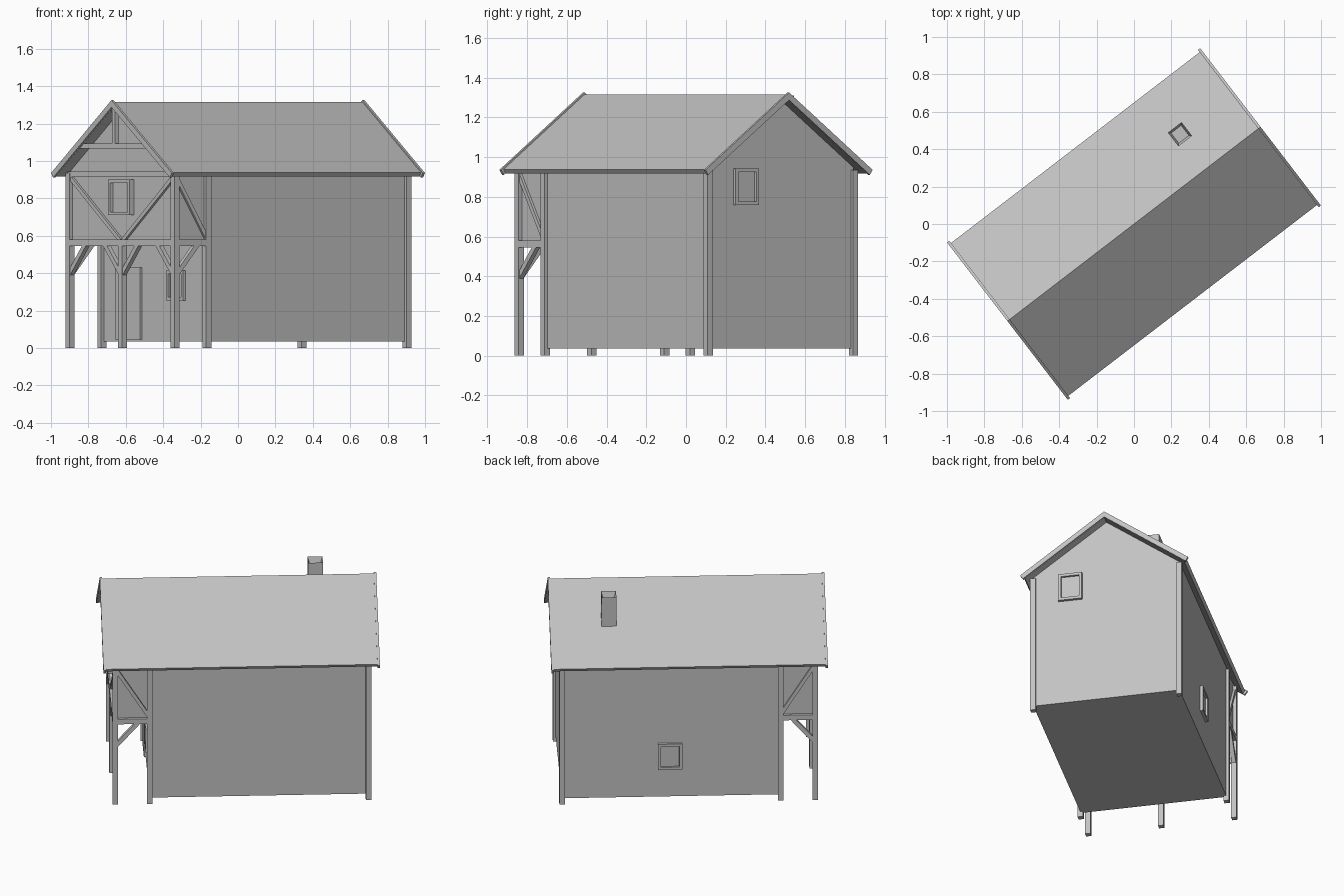
import bpy, bmesh, math
from mathutils import Vector, Matrix

cube = bpy.data.objects.get("Cube")
if cube:
    bpy.data.objects.remove(cube, do_unlink=True)

TURN = math.radians(37.5)      # the house stands turned on its plot
FRONT, BACK, RECESS = -0.778, 0.785, -0.564
SIDE, POST = 0.461, 0.034
SLOPE = 0.734

grey = bpy.data.materials.new("plain grey")
grey.use_nodes = True
grey.diffuse_color = (0.54, 0.54, 0.54, 1)
grey.node_tree.nodes["Principled BSDF"].inputs["Base Color"].default_value = grey.diffuse_color


def finish(name, bm):
    bmesh.ops.recalc_face_normals(bm, faces=bm.faces)
    mesh = bpy.data.meshes.new(name)
    bm.to_mesh(mesh)
    bm.free()
    mesh.materials.append(grey)
    obj = bpy.data.objects.new(name, mesh)
    obj.rotation_euler.z = TURN
    bpy.context.collection.objects.link(obj)
    return obj


def add_box(bm, centre, size):
    bmesh.ops.create_cube(bm, size=1, matrix=Matrix.Translation(centre) @ Matrix.Diagonal((*size, 1)))


def box(name, low, high):
    bm = bmesh.new()
    low, high = Vector(low), Vector(high)
    add_box(bm, (low + high) / 2, high - low)
    return finish(name, bm)


def beam(name, start, end, size=POST):
    start, end = Vector(start), Vector(end)
    d = end - start
    bm = bmesh.new()
    turn = d.to_track_quat("Z", "Y").to_matrix().to_4x4()
    bmesh.ops.create_cube(bm, size=1, matrix=Matrix.Translation((start + end) / 2) @ turn
                          @ Matrix.Diagonal((size, size, d.length, 1)))
    return finish(name, bm)


def prism(name, profile, start, end):
    """Extrude a side-height profile along the length of the house."""
    bm = bmesh.new()
    face = bm.faces.new([bm.verts.new((start, v, z)) for v, z in profile])
    moved = bmesh.ops.extrude_face_region(bm, geom=[face])["geom"]
    bmesh.ops.translate(bm, vec=(end - start, 0, 0),
                        verts=[g for g in moved if isinstance(g, bmesh.types.BMVert)])
    return finish(name, bm)


def chevron(name, ridge, reach, depth, start, end):
    eave = ridge - SLOPE * reach
    inner = reach - depth * 0.45
    low = ridge - depth - SLOPE * inner
    prism(name, [(0, ridge), (reach, eave), (inner, low), (0, ridge - depth),
                 (-inner, low), (-reach, eave)], start, end)


def window(name, centre, width, height, across, out=0.018, rim=0.018):
    """Four frame boards around a thin pane; across is the wall's own axis (0 or 1)."""
    def size(w, t, h):
        return (w, t, h) if across == 0 else (t, w, h)
    bm = bmesh.new()
    c = Vector(centre)
    side = Vector((1, 0, 0)) if across == 0 else Vector((0, 1, 0))
    for s in (-1, 1):
        add_box(bm, c + side * s * (width - rim) / 2, size(rim, 2 * out, height))
        add_box(bm, c + Vector((0, 0, s * (height - rim) / 2)), size(width - 2 * rim, 2 * out, rim))
    finish(name + "_frame", bm)
    bm = bmesh.new()
    add_box(bm, c, size(width - 2 * rim, 0.008, height - 2 * rim))
    finish(name + "_pane", bm)


# Walls: main body and the upper room over the porch
def gable_profile(bottom, half):
    return [(-half, bottom), (half, bottom), (half, 1.295 - SLOPE * half), (0, 1.295),
            (-half, 1.295 - SLOPE * half)]


prism("house_walls", gable_profile(0.035, SIDE), RECESS, BACK)
prism("upper_porch_room", gable_profile(0.56, SIDE - 0.004), FRONT + 0.004, RECESS)

# Roof with raised barge boards at both ends
chevron("roof", 1.316, 0.515, 0.03, -0.842, 0.842)
for name, s in (("front", -1), ("back", 1)):
    chevron(name + "_barge_board", 1.325, 0.53, 0.038, s * 0.838, s * 0.853)

# Posts
for u, label in ((FRONT, "porch"), (RECESS, "middle"), (BACK, "back")):
    for v, hand in ((-SIDE, "right"), (SIDE, "left")):
        beam(f"{label}_{hand}_post", (u, v, 0), (u, v, 0.935))
beam("porch_centre_post", (FRONT, 0, 0), (FRONT, 0, 0.56))

# Porch beams
beam("porch_floor_beam", (FRONT, -SIDE, 0.562), (FRONT, SIDE, 0.562))
beam("porch_tie_beam", (FRONT, -SIDE, 0.93), (FRONT, SIDE, 0.93), 0.03)

# Braces, mirrored left and right
for s, hand in ((-1, "right"), (1, "left")):
    v = s * SIDE
    beam(f"{hand}_side_floor_beam", (FRONT, v, 0.562), (RECESS, v, 0.562))
    beam(f"{hand}_side_upper_brace", (FRONT, v, 0.92), (RECESS, v, 0.58), 0.022)
    beam(f"{hand}_side_lower_brace", (FRONT, v, 0.39), (FRONT + 0.15, v, 0.56), 0.026)
    beam(f"{hand}_front_upper_brace", (FRONT, v, 0.92), (FRONT, s * 0.01, 0.575), 0.022)
    beam(f"{hand}_front_lower_brace", (FRONT, v, 0.39), (FRONT, s * (SIDE - 0.15), 0.56), 0.026)
    beam(f"{hand}_centre_brace", (FRONT, 0, 0.39), (FRONT, s * 0.15, 0.56), 0.026)

# Open truss under the front barge board
beam("gable_collar_beam", (-0.825, -0.295, 1.08), (-0.825, 0.295, 1.08), 0.026)
beam("gable_king_post", (-0.825, 0, 1.08), (-0.825, 0, 1.29), 0.026)

# Windows and door
window("upper_front_window", (FRONT, 0, 0.805), 0.19, 0.19, 1, 0.025)
window("porch_window", (RECESS, -0.2, 0.335), 0.15, 0.16, 1)
window("back_window", (BACK, -0.227, 0.85), 0.15, 0.185, 1)
window("left_side_window", (0.119, SIDE, 0.31), 0.15, 0.175, 0)
box("porch_door", (RECESS - 0.012, 0.11, 0.045), (RECESS, 0.33, 0.43))

# Chimney with a sunken flue
bm = bmesh.new()
add_box(bm, (0.487, 0.231, 1.18), (0.092, 0.092, 0.26))
top = max(bm.faces, key=lambda f: f.calc_center_median().z)
bmesh.ops.inset_region(bm, faces=[top], thickness=0.017)
bmesh.ops.translate(bm, verts=top.verts, vec=(0, 0, -0.04))
finish("chimney", bm)
